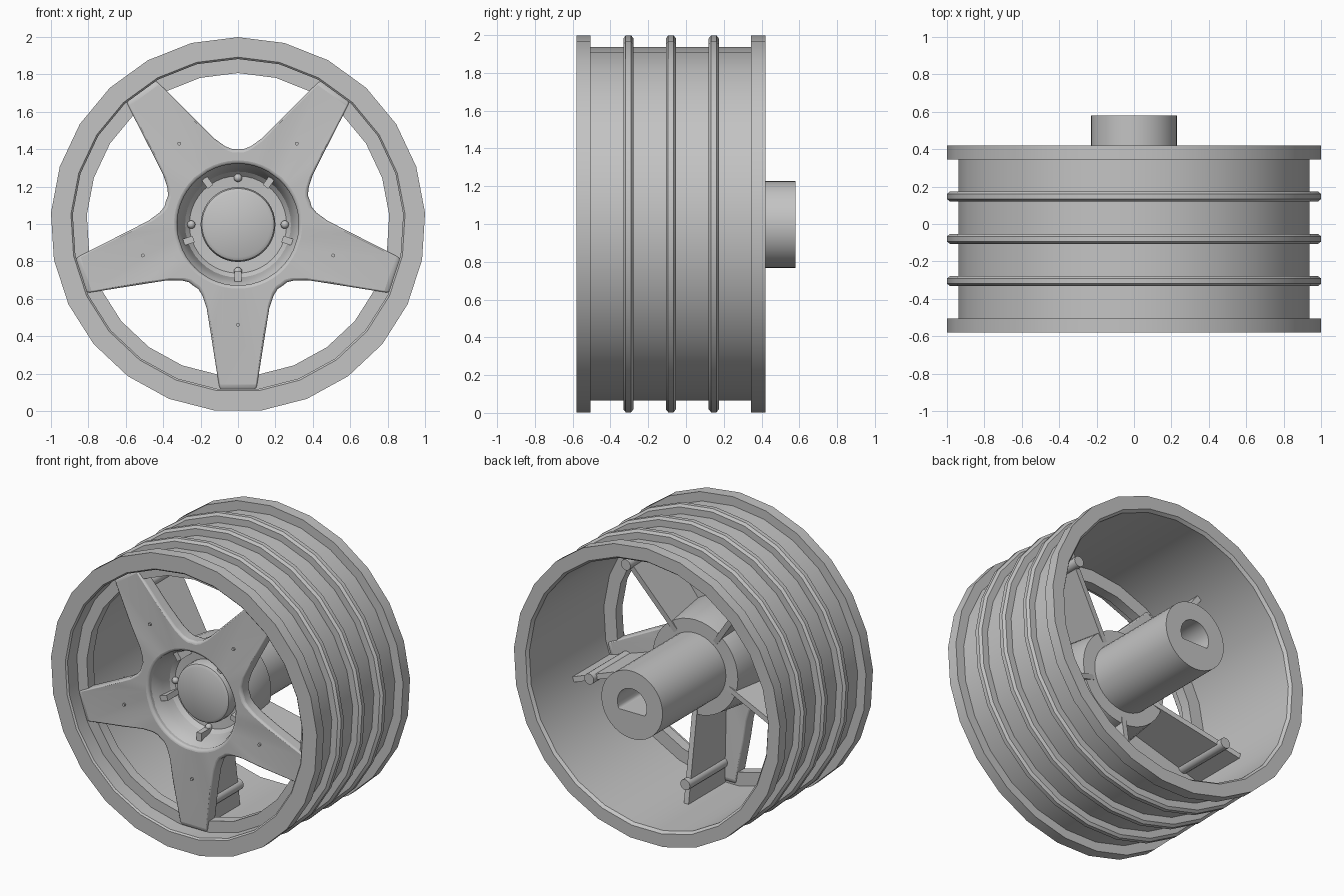
import bpy, bmesh
from math import sin, cos, pi, atan2, hypot
from mathutils import Matrix

cube = bpy.data.objects.get("Cube")
if cube:
    bpy.data.objects.remove(cube)

AXLE = 0.997  # height of the wheel axis

grey = bpy.data.materials.new("wheel grey")
grey.use_nodes = True
grey.diffuse_color = (0.55, 0.55, 0.55, 1)
grey.node_tree.nodes["Principled BSDF"].inputs["Base Color"].default_value = grey.diffuse_color


def finish(name, bm, bevel=0):
    """Turn a bmesh into a shaded object."""
    bmesh.ops.remove_doubles(bm, verts=bm.verts, dist=1e-5)
    bmesh.ops.recalc_face_normals(bm, faces=bm.faces)
    mesh = bpy.data.meshes.new(name)
    bm.to_mesh(mesh)
    bm.free()
    mesh.materials.append(grey)
    obj = bpy.data.objects.new(name, mesh)
    bpy.context.collection.objects.link(obj)
    bpy.ops.object.select_all(action='DESELECT')
    obj.select_set(True)
    bpy.context.view_layer.objects.active = obj
    bpy.ops.object.shade_smooth_by_angle(angle=pi / 6)
    if bevel:
        mod = obj.modifiers.new("soft edges", 'BEVEL')
        mod.width, mod.segments, mod.angle_limit = bevel, 3, pi / 4
    return obj


def polar(r, t, y):
    """Point at radius r and clockwise angle t from the top of the wheel."""
    return (r * sin(t), y, AXLE + r * cos(t))


def bridge(bm, rings, closed):
    n = len(rings[0])
    pairs = list(zip(rings, rings[1:])) + ([(rings[-1], rings[0])] if closed else [])
    for a, b in pairs:
        for i in range(n):
            j = (i + 1) % n
            bm.faces.new((a[i], a[j], b[j], b[i]))


def lathe(name, profile, sides, closed=True, cap=False):
    """Spin (radius, y) points around the axle."""
    bm = bmesh.new()
    rings = [[bm.verts.new(polar(r, 2 * pi * i / sides, y)) for i in range(sides)]
             for r, y in profile]
    bridge(bm, rings, closed)
    if cap:
        bm.faces.new(rings[0])
        bm.faces.new(rings[-1])
    return finish(name, bm)


# Rim barrel with end flanges, three raised ribs and an inner front lip
outside = [(1.002, -0.58), (1.002, -0.505), (0.94, -0.505)]
for y in (-0.305, -0.08, 0.147):
    outside += [(0.94, y - 0.027), (0.985, y - 0.027), (1.002, y - 0.014),
                (1.002, y + 0.014), (0.985, y + 0.027), (0.94, y + 0.027)]
outside += [(0.94, 0.345), (1.002, 0.345), (1.002, 0.42)]
inside = [(0.915, 0.42), (0.9, 0.4), (0.9, -0.4), (0.81, -0.4),
          (0.81, -0.47), (0.885, -0.47), (0.885, -0.57), (0.895, -0.58)]
lathe("rim", outside + inside, 25)

# Five-pointed spoke plate: half outline of one spoke as (along, across)
half = [(0.328, 0.238), (0.345, 0.212), (0.38, 0.19), (0.45, 0.167), (0.6, 0.143), (0.885, 0.098)]
one = [(a, -w) for a, w in half] + [(a, w) for a, w in reversed(half[1:])]
outline = [(hypot(a, w), atan2(w, a) + pi + 2 * pi * k / 5) for k in range(5) for a, w in one]
bm = bmesh.new()
loops = []
for hole, y in ((False, -0.5), (True, -0.5), (True, -0.41), (False, -0.41)):
    loops.append([bm.verts.new(polar(0.325 if hole else r, t, y)) for r, t in outline])
bridge(bm, loops, True)
# Spoke tips curve back towards the rim
for v in bm.verts:
    if hypot(v.co.x, v.co.z - AXLE) > 0.8:
        v.co.y += 0.02
finish("spoke_star", bm, 0.018)

# Recessed bowl around the hub, with its collar at the back
lathe("hub_bowl", [(0.34, -0.485), (0.315, -0.45), (0.295, -0.39), (0.283, -0.33), (0.26, -0.305),
                   (0.18, -0.3), (0.18, -0.1), (0.32, -0.1), (0.36, -0.42)], 40)
lathe("centre_cap", [(0.2, -0.28), (0.2, -0.355), (0.193, -0.375), (0.175, -0.385)], 40, False, True)

# Axle tube with a flat-bottomed bore
tube = lathe("axle_tube", [(0.23, -0.2), (0.23, 0.58), (0.11, 0.58), (0.11, -0.2)], 40)
for v in tube.data.vertices:
    if hypot(v.co.x, v.co.z - AXLE) < 0.15:
        v.co.z = max(v.co.z, AXLE - 0.05)
lathe("bore_end", [(0.15, -0.2), (0.15, -0.1)], 24, False, True)

# Four bolts on the bowl floor
for k in range(4):
    bm = bmesh.new()
    bmesh.ops.create_uvsphere(bm, u_segments=16, v_segments=10, radius=0.022,
                              matrix=Matrix.Translation(polar(0.25, k * pi / 2, -0.315)))
    finish(f"bolt_{k + 1}", bm)


def rod(name, radius, spot, y0, y1, sides=16):
    """Cylinder parallel to the axle."""
    bm = bmesh.new()
    x, _, z = spot
    place = Matrix.Translation((x, (y0 + y1) / 2, z)) @ Matrix.Rotation(pi / 2, 4, 'X')
    bmesh.ops.create_cone(bm, cap_ends=True, segments=sides, radius1=radius,
                          radius2=radius, depth=y1 - y0, matrix=place)
    finish(name, bm)


# Behind each spoke: a stiffening fin and a rod; in front: a small pin
for k in range(5):
    t = pi + 2 * pi * k / 5
    bm = bmesh.new()
    sides = []
    for w in (-0.018, 0.018):
        side = []
        for r, y in ((0.25, -0.42), (0.905, -0.42), (0.905, 0.0), (0.25, -0.1)):
            x, _, z = polar(r, t, y)
            side.append(bm.verts.new((x + w * cos(t), y, z - w * sin(t))))
        bm.faces.new(side)
        sides.append(side)
    bridge(bm, sides, False)
    finish(f"spoke_fin_{k + 1}", bm)
    rod(f"spoke_rod_{k + 1}", 0.036, polar(0.76, t, 0), -0.44, 0.01)
    rod(f"spoke_pin_{k + 1}", 0.01, polar(0.535, t, 0), -0.504, -0.48, 12)
